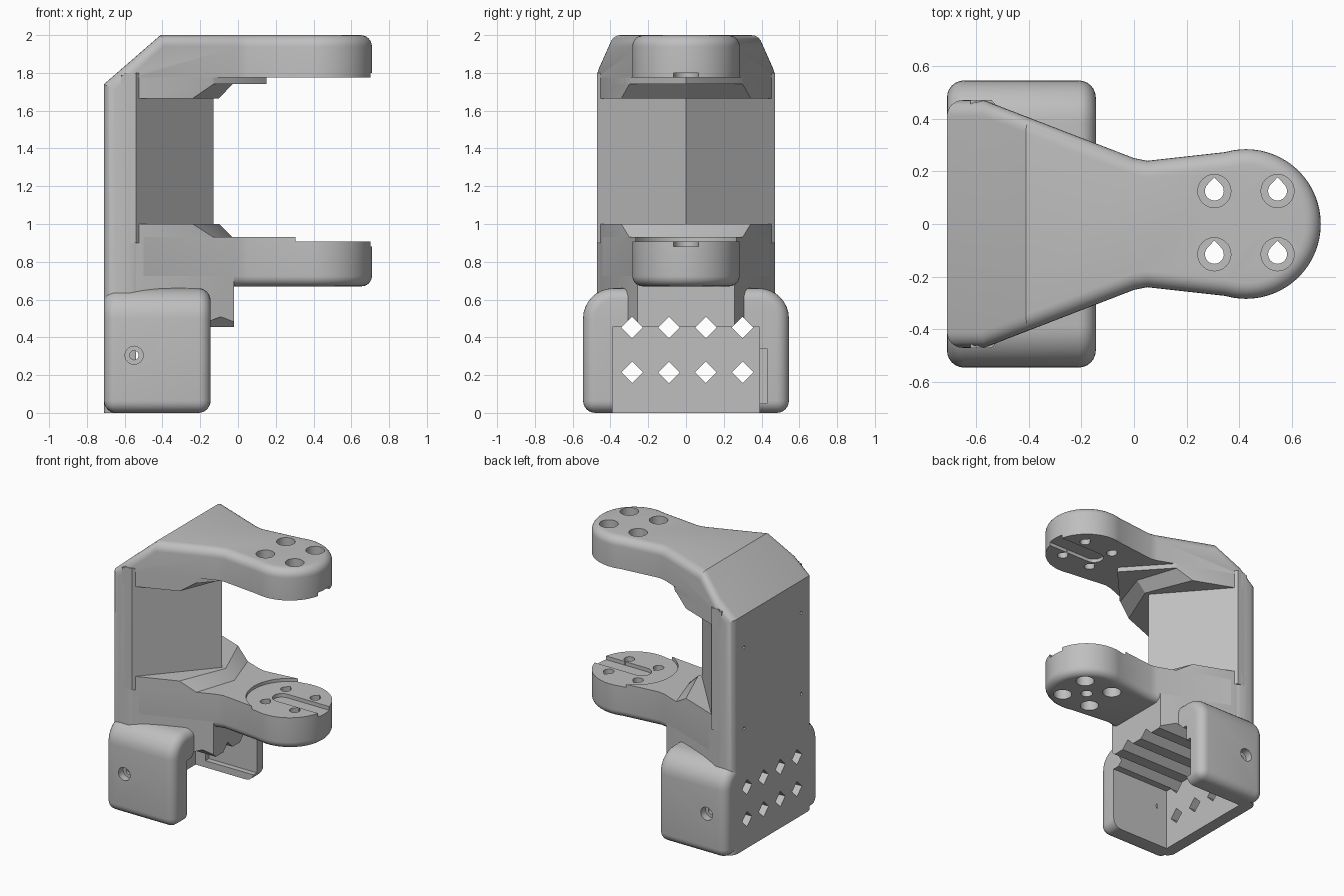
import bpy, bmesh, math
from mathutils import Vector

if "Cube" in bpy.data.objects:
    bpy.data.objects.remove(bpy.data.objects["Cube"], do_unlink=True)

grey = bpy.data.materials.new("plain_grey")
grey.use_nodes = True
grey.diffuse_color = (0.52, 0.52, 0.52, 1)
grey.node_tree.nodes["Principled BSDF"].inputs["Base Color"].default_value = grey.diffuse_color


def loft(layers, axis="z"):
    """Closed solid through stacked outlines: [(height, points), ...] along an axis."""
    place = {"x": lambda a, b, h: (h, a, b),
             "y": lambda a, b, h: (a, h, b),
             "z": lambda a, b, h: (a, b, h)}[axis]
    bm = bmesh.new()
    rings = [[bm.verts.new(place(a, b, h)) for a, b in pts] for h, pts in layers]
    for low, high in zip(rings, rings[1:]):
        for i in range(len(low)):
            j = (i + 1) % len(low)
            bm.faces.new((low[i], low[j], high[j], high[i]))
    bm.faces.new(rings[0])
    bm.faces.new(rings[-1])
    bmesh.ops.recalc_face_normals(bm, faces=bm.faces)
    return bm


def prism(pts, low, high, axis="z"):
    return loft([(low, pts), (high, pts)], axis)


def box(x0, x1, y0, y1, z0, z1):
    return prism([(x0, y0), (x1, y0), (x1, y1), (x0, y1)], z0, z1)


def circle(cx, cy, r, n=24, start=0, end=360):
    steps = n if end - start == 360 else n - 1
    angles = [math.radians(start + (end - start) * i / steps) for i in range(n)]
    return [(cx + r * math.cos(a), cy + r * math.sin(a)) for a in angles]


def teardrop(cx, cy, r):
    return circle(cx, cy, r, 17, 135, 405) + [(cx, cy + r * 1.45)]


def mirrored(half):
    """Complete an outline given its +y half, listed from front to back."""
    return half + [(x, -y) for x, y in reversed(half) if y]


def round_edges(bm, test, offset, segments=6):
    def chosen(e):
        mid = (e.verts[0].co + e.verts[1].co) / 2
        return e.calc_face_angle(0) > 1.1 and test(mid)
    edges = [e for e in bm.edges if chosen(e)]
    bmesh.ops.bevel(bm, geom=edges, offset=offset, segments=segments, profile=0.5,
                    affect="EDGES", clamp_overlap=False)


def make(name, bm):
    mesh = bpy.data.meshes.new(name)
    bm.to_mesh(mesh)
    bm.free()
    ob = bpy.data.objects.new(name, mesh)
    bpy.context.collection.objects.link(ob)
    mesh.materials.append(grey)
    return ob


def finish(ob, cutters=()):
    bpy.ops.object.select_all(action="DESELECT")
    ob.select_set(True)
    bpy.context.view_layer.objects.active = ob
    for cutter in cutters:
        mod = ob.modifiers.new("cut", "BOOLEAN")
        mod.operation = "DIFFERENCE"
        mod.solver = "EXACT"
        mod.object = cutter
        bpy.ops.object.modifier_apply(modifier=mod.name)
    bpy.ops.object.shade_smooth_by_angle(angle=math.radians(28))


helpers = []


def cutter(bm):
    ob = make("cutter", bm)
    ob.hide_render = True
    helpers.append(ob)
    return ob


# Shared plan outline: wide back, narrow neck, round end
BACK, WIDE, NECK = -0.71, 0.47, 0.24
end_arc = circle(0.425, 0, 0.284, 41, -106, 106)
plan = [(BACK, -WIDE), (-0.57, -WIDE), (0.0, -0.25), (0.05, -NECK)] + end_arc + \
       [(0.05, NECK), (0.0, 0.25), (-0.57, WIDE), (BACK, WIDE)]

# Cutters for the lower cavity and the diamond-shaped passages
cavity = cutter(box(-0.62, 1, -0.39, 0.39, -1, 0.455))
diamonds = []
for y in (-0.285, -0.09, 0.105, 0.3):
    for z in (0.215, 0.452):
        diamonds.append(cutter(prism(circle(y, z, 0.057, 4), -1, 1, "x")))
pin_holes = [cutter(prism(circle(y, z, 0.014, 4), -1, -0.66, "x"))
             for y in (-0.335, 0.335) for z in (0.9, 1.5)]

# Cutters for the screw holes in both arms
through, top_bores, low_bores = [], [], []
for x in (0.305, 0.545):
    for y in (-0.115, 0.125):
        through.append(cutter(prism(teardrop(x, y, 0.036), 0, 3)))
        top_bores.append(cutter(prism(circle(x, y, 0.063), 1.87, 3)))
        low_bores.append(cutter(prism(circle(x, y, 0.063), 0, 0.78)))
slot = [(1, -0.065), (1, 0.065)] + circle(0.36, 0, 0.065, 13, 90, 270)

# Upper arm and back plate in one bent shell
bm = prism(plan, 0, 2)
cut = bmesh.ops.bisect_plane(bm, geom=bm.verts[:] + bm.edges[:] + bm.faces[:],
                             plane_co=(-0.41, 0, 2), plane_no=Vector((-0.26, 0, 0.3)),
                             clear_outer=True)
rim = [g for g in cut["geom_cut"] if isinstance(g, bmesh.types.BMEdge)]
bmesh.ops.holes_fill(bm, edges=rim)
bmesh.ops.recalc_face_normals(bm, faces=bm.faces)
round_edges(bm, lambda m: m.z > 0.1, 0.06)
shell = make("upper_arm_and_back_plate", bm)
opening = cutter(box(-0.54, 1, -1, 1, -1, 1.775))
top_slot = cutter(prism(slot, 1.7, 1.8))
finish(shell, [opening, cavity, top_slot] + diamonds + pin_holes + through + top_bores)

# Wedge column between the arms
column = make("wedge_column", prism([(-0.6, -WIDE), (-0.54, -WIDE), (-0.13, 0),
                                     (-0.54, WIDE), (-0.6, WIDE)], 0.9, 1.8))
finish(column)


# Flared collars where the column meets each arm
def collar(side_x, tip_x):
    side_y = WIDE - (side_x + 0.57) * 0.386
    return mirrored([(tip_x, 0), (side_x, side_y), (-0.57, WIDE), (-0.62, WIDE)])


inner, outer = collar(-0.24, -0.1), collar(-0.13, -0.03)
finish(make("upper_collar", loft([(1.665, inner), (1.74, outer), (1.79, outer)])))
finish(make("lower_collar", loft([(0.9, outer), (0.93, outer), (1.0, inner)])))
finish(make("upper_rib", prism(collar(-0.12, 0.15), 1.74, 1.79)))

# Lower arm with a recessed round seat
bm = prism(plan, 0.67, 0.93)
round_edges(bm, lambda m: m.z < 0.7, 0.055)
lower_arm = make("lower_arm", bm)
trim = cutter(box(-1, -0.5, -1, 1, 0, 2))
seat = cutter(prism(circle(0.425, 0, 0.295, 48), 0.907, 1.2))
low_slot = cutter(prism(slot, 0.88, 1.2))
centre_bore = cutter(prism(circle(0.425, 0, 0.04), 0, 0.78))
finish(lower_arm, [trim, seat, low_slot, centre_bore] + through + low_bores)

# Tapered block under the lower arm
neck_y = WIDE - 0.55 * 0.386
block = make("tapered_block", prism(
    mirrored([(-0.02, neck_y), (-0.57, WIDE), (-0.65, WIDE)]), 0.455, 0.92))
finish(block, diamonds)

# Rounded base housing, open below and at the front of the cavity
bm = box(BACK, -0.145, -0.545, 0.545, 0, 0.66)
round_edges(bm, lambda m: m.z > 0.6 and abs(m.y) > 0.5, 0.16, 8)
round_edges(bm, lambda m: True, 0.065)
housing = make("base_housing", bm)
side_slot = cutter(box(-0.64, 0, 0.3, 0.43, 0.05, 0.34))
screws = [cutter(prism(circle(-0.55, 0.305, 0.024), -1, 1, "y"))]
for lo, hi in ((-1, -0.49), (0.49, 1)):
    screws.append(cutter(prism(circle(-0.55, 0.305, 0.048), lo, hi, "y")))
finish(housing, [cavity, side_slot] + diamonds + screws)

# Remove the cutters
for ob in helpers:
    bpy.data.objects.remove(ob, do_unlink=True)
